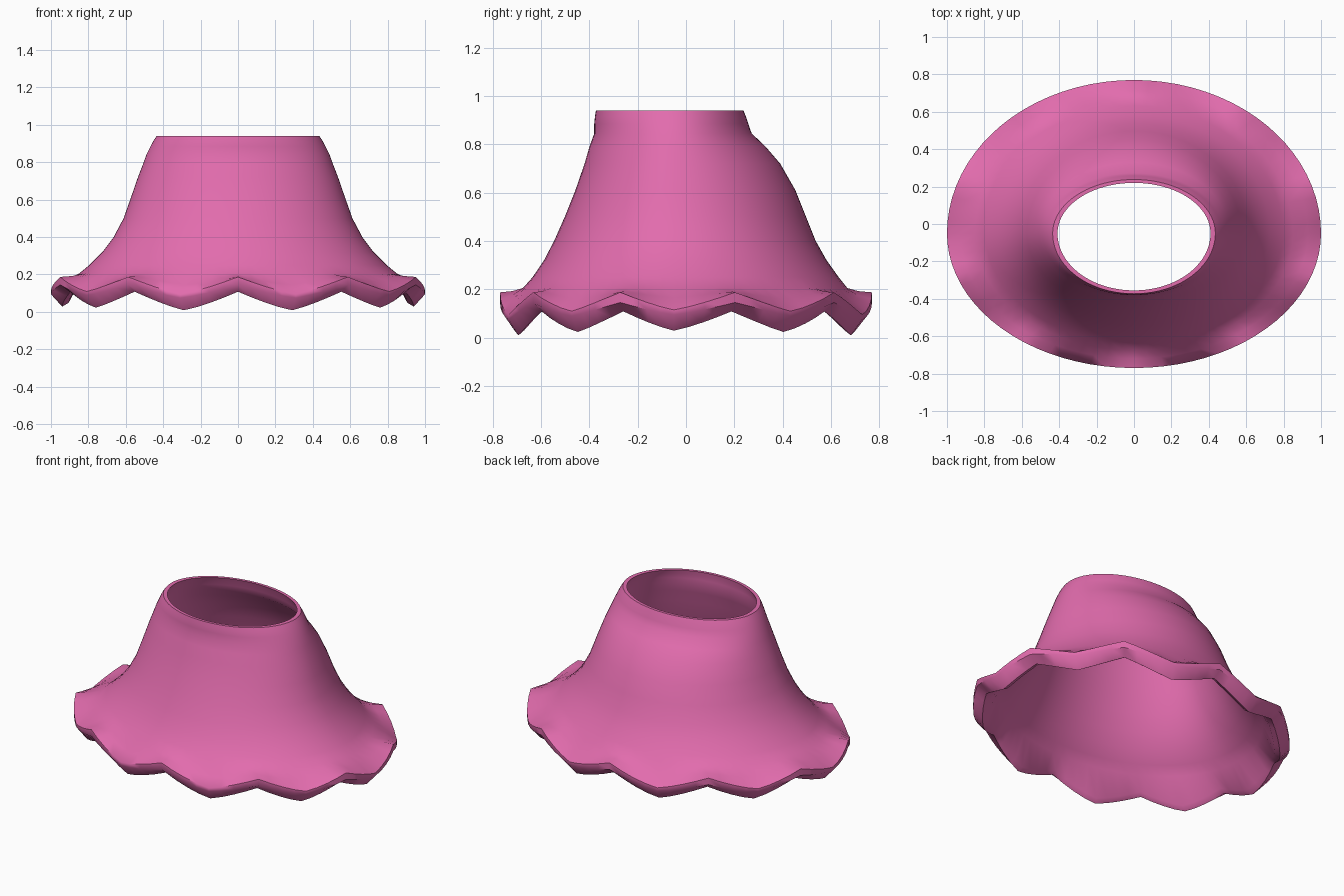
import bpy, bmesh, math

if "Cube" in bpy.data.objects:
    bpy.data.objects.remove(bpy.data.objects["Cube"])

SEG = 80          # divisions around the shade, 8 per scallop
YC = -0.05        # depth of the widest line

pink = bpy.data.materials.new("rose pink")
pink.diffuse_color = (0.76, 0.15, 0.42, 1)
pink.use_nodes = True
pink.node_tree.nodes["Principled BSDF"].inputs["Base Color"].default_value = pink.diffuse_color

# Outer profile, top to bottom: z, half width, front y, back y
BODY = [
    (0.94, 0.435, -0.373, 0.238),
    (0.915, 0.452, -0.377, 0.248),
    (0.885, 0.468, -0.380, 0.258),
    (0.845, 0.488, -0.380, 0.272),
    (0.79, 0.508, -0.400, 0.330),
    (0.72, 0.535, -0.420, 0.390),
    (0.61, 0.573, -0.458, 0.453),
    (0.50, 0.612, -0.502, 0.497),
    (0.40, 0.665, -0.546, 0.537),
    (0.32, 0.725, -0.588, 0.582),
    (0.25, 0.795, -0.635, 0.632),
    (0.205, 0.850, -0.675, 0.668),
]

# Scalloped hem: scale of full ellipse, z at dips, z at crests
HEM = [
    (0.93, 0.145, 0.192),
    (1.00, 0.095, 0.187),
    (1.00, 0.075, 0.145),
    (0.94, 0.009, 0.108),
    (0.905, 0.030, 0.125),
]


def ellipse_point(t, rx, front, back):
    """Egg-shaped ring with its own front and back depth."""
    ry = (back - YC) if math.sin(t) > 0 else (YC - front)
    return rx * math.cos(t), YC + ry * math.sin(t)


def body_ring(bm, z, rx, front, back):
    return [bm.verts.new((*ellipse_point(2 * math.pi * i / SEG, rx, front, back), z))
            for i in range(SEG)]


def hem_ring(bm, scale, low, high):
    ring = []
    for i in range(SEG):
        t = 2 * math.pi * i / SEG
        k = (i % 8) / 4
        w = (k if k <= 1 else 2 - k) ** 1.2
        x, y = ellipse_point(t, 1.0, -0.77, 0.77)
        x, y = x * scale, YC + (y - YC) * scale
        dip = (0.028 * abs(math.cos(t)) - 0.0087) * (1 - w)
        ring.append(bm.verts.new((x, y, low + (high - low) * w + dip)))
    return ring


bm = bmesh.new()
rings = [body_ring(bm, *row) for row in BODY]
rings += [hem_ring(bm, *row) for row in HEM]

# Inner lining, running back up to the opening
for z, rx, front, back in reversed(BODY):
    rings.append(body_ring(bm, z, rx - 0.026, front + 0.018, back - 0.018))

# Skin consecutive rings; the last one closes the rim onto the first
for a, b in zip(rings, rings[1:] + rings[:1]):
    for i in range(SEG):
        j = (i + 1) % SEG
        bm.faces.new((a[i], b[i], b[j], a[j]))
bmesh.ops.recalc_face_normals(bm, faces=bm.faces)

mesh = bpy.data.meshes.new("scalloped_shade")
bm.to_mesh(mesh)
bm.free()
mesh.materials.append(pink)
shade = bpy.data.objects.new("scalloped_shade", mesh)
bpy.context.collection.objects.link(shade)
bpy.context.view_layer.objects.active = shade
shade.select_set(True)
bpy.ops.object.shade_smooth_by_angle(angle=math.radians(50))
